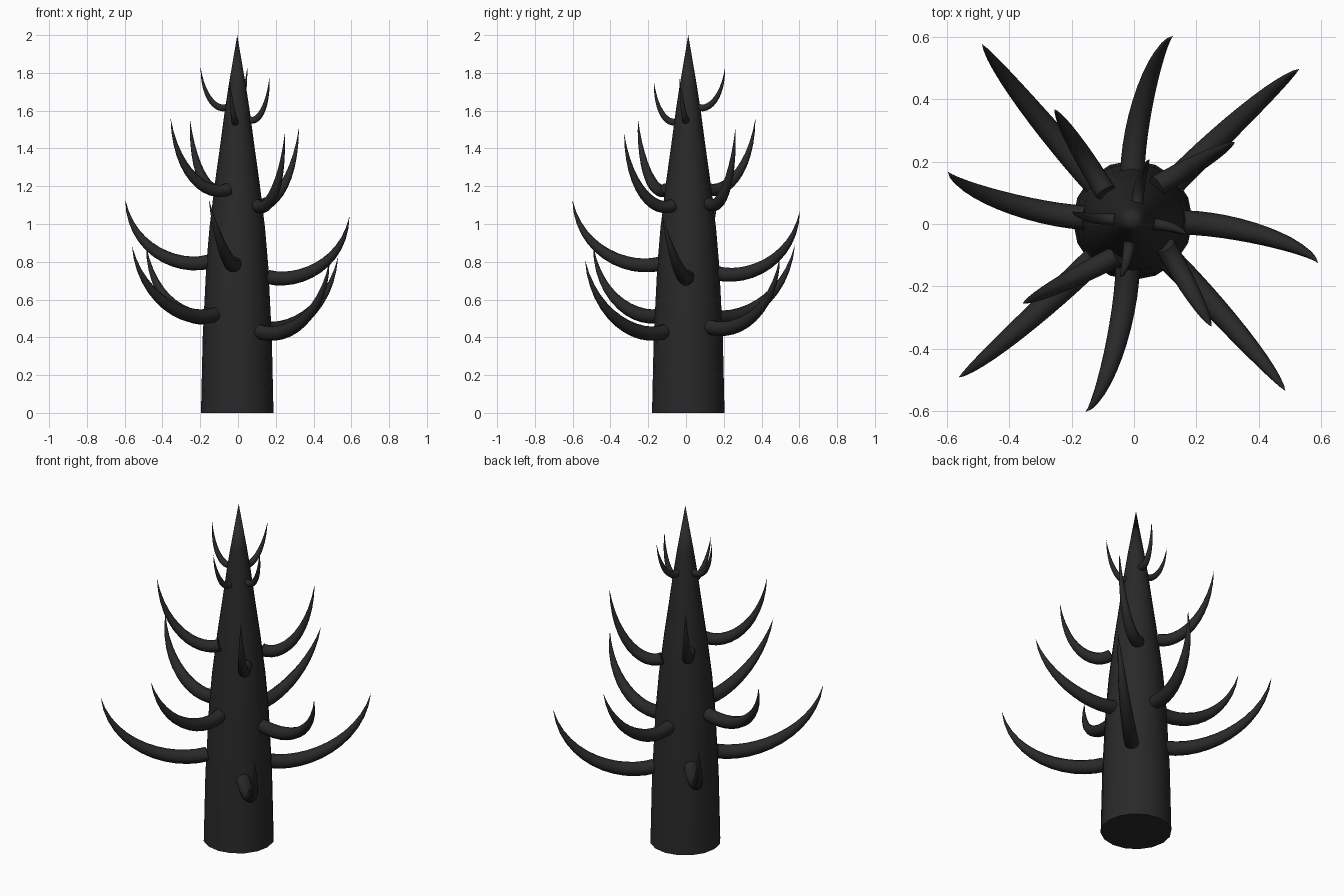
import bpy, bmesh, math
from mathutils import Vector

if "Cube" in bpy.data.objects:
    bpy.data.objects.remove(bpy.data.objects["Cube"])

bark = bpy.data.materials.new("charcoal bark")
bark.diffuse_color = (0.022, 0.022, 0.022, 1)
bark.use_nodes = True
bark.node_tree.nodes["Principled BSDF"].inputs["Base Color"].default_value = bark.diffuse_color
CX, CY = -0.004, 0.012   # trunk axis


def finish(name, bm, angle):
    bmesh.ops.recalc_face_normals(bm, faces=bm.faces)
    me = bpy.data.meshes.new(name)
    bm.to_mesh(me)
    bm.free()
    me.materials.append(bark)
    ob = bpy.data.objects.new(name, me)
    bpy.context.collection.objects.link(ob)
    bpy.ops.object.select_all(action='DESELECT')
    ob.select_set(True)
    bpy.context.view_layer.objects.active = ob
    bpy.ops.object.shade_smooth_by_angle(angle=math.radians(angle))
    return ob


def skin(name, rings, tip, angle):
    """Bridge rings of points, cap the first, close the last to a tip."""
    bm = bmesh.new()
    vs = [[bm.verts.new(p) for p in ring] for ring in rings]
    end = bm.verts.new(tip)
    n = len(vs[0])
    bm.faces.new(vs[0])
    for a, b in zip(vs, vs[1:]):
        for i in range(n):
            j = (i + 1) % n
            bm.faces.new((a[i], a[j], b[j], b[i]))
    for i in range(n):
        bm.faces.new((vs[-1][i], vs[-1][(i + 1) % n], end))
    return finish(name, bm, angle)


# Trunk: tapered, bulging profile up to a sharp point
profile = [(0.192, 0), (0.183, 0.4), (0.164, 0.78), (0.147, 0.98),
           (0.118, 1.22), (0.09, 1.42), (0.066, 1.6), (0.046, 1.73)]
SIDES = 16
skin("trunk",
     [[(CX + r * math.cos(math.tau * i / SIDES), CY + r * math.sin(math.tau * i / SIDES), z)
       for i in range(SIDES)] for r, z in profile],
     (CX, CY, 2.0), 40)


def branch(name, root, tip, radius, bend):
    """Upswept horn: cubic path, sagging at the root and rising at the tip."""
    root, tip = Vector(root), Vector(tip)
    flat = Vector((tip.x - root.x, tip.y - root.y, 0))
    rise = Vector((0, 0, tip.z - root.z))
    side = Vector((-flat.y, flat.x, 0)).normalized()
    p = [root,
         root + flat * 0.35 - rise * 0.13 + side * bend,
         root + flat * 0.9 + rise * 0.2 + side * bend,
         tip]
    steps, n = 12, 10
    rings = []
    for k in range(steps):
        t = k / steps
        s = 1 - t
        c = p[0] * s**3 + p[1] * 3*s*s*t + p[2] * 3*s*t*t + p[3] * t**3
        d = ((p[1] - p[0]) * s*s + (p[2] - p[1]) * 2*s*t + (p[3] - p[2]) * t*t).normalized()
        u = (side - d * side.dot(d)).normalized()
        w = d.cross(u)
        r = radius * (1 - t**2.2)
        rings.append([c + (u * math.cos(math.tau * i / n) + w * math.sin(math.tau * i / n)) * r
                      for i in range(n)])
    skin(name, rings, tip, 50)


# Four whorls of four branches: radius, bend, then (root, tip) pairs
whorls = {
    "bottom_branch": (0.04, 0.012, [
        ((0.115, -0.115, 0.43), (0.485, -0.535, 0.81)),
        ((0.12, 0.125, 0.455), (0.53, 0.497, 0.825)),
        ((-0.125, -0.11, 0.52), (-0.562, -0.492, 0.885)),
        ((-0.12, 0.125, 0.515), (-0.487, 0.577, 0.89))]),
    "middle_branch": (0.039, 0.045, [
        ((0.155, 0.005, 0.72), (0.59, -0.125, 1.04)),
        ((-0.005, 0.16, 0.74), (0.125, 0.603, 1.07)),
        ((-0.155, 0.02, 0.80), (-0.597, 0.168, 1.13)),
        ((-0.02, -0.135, 0.79), (-0.155, -0.602, 1.13))]),
    "upper_branch": (0.034, 0.0, [
        ((0.10, -0.07, 1.10), (0.248, -0.328, 1.48)),
        ((0.07, 0.12, 1.11), (0.323, 0.262, 1.51)),
        ((-0.05, -0.10, 1.185), (-0.357, -0.255, 1.56)),
        ((-0.09, 0.10, 1.19), (-0.255, 0.368, 1.56))]),
    "top_branch": (0.019, 0.012, [
        ((0.055, 0.0, 1.555), (0.167, -0.035, 1.78)),
        ((0.01, 0.06, 1.62), (0.05, 0.207, 1.83)),
        ((-0.055, 0.015, 1.62), (-0.198, 0.04, 1.83)),
        ((-0.015, -0.045, 1.545), (-0.045, -0.17, 1.755))]),
}
for name, (radius, bend, pairs) in whorls.items():
    for i, (root, tip) in enumerate(pairs, 1):
        branch(f"{name}_{i}", root, tip, radius, bend)
